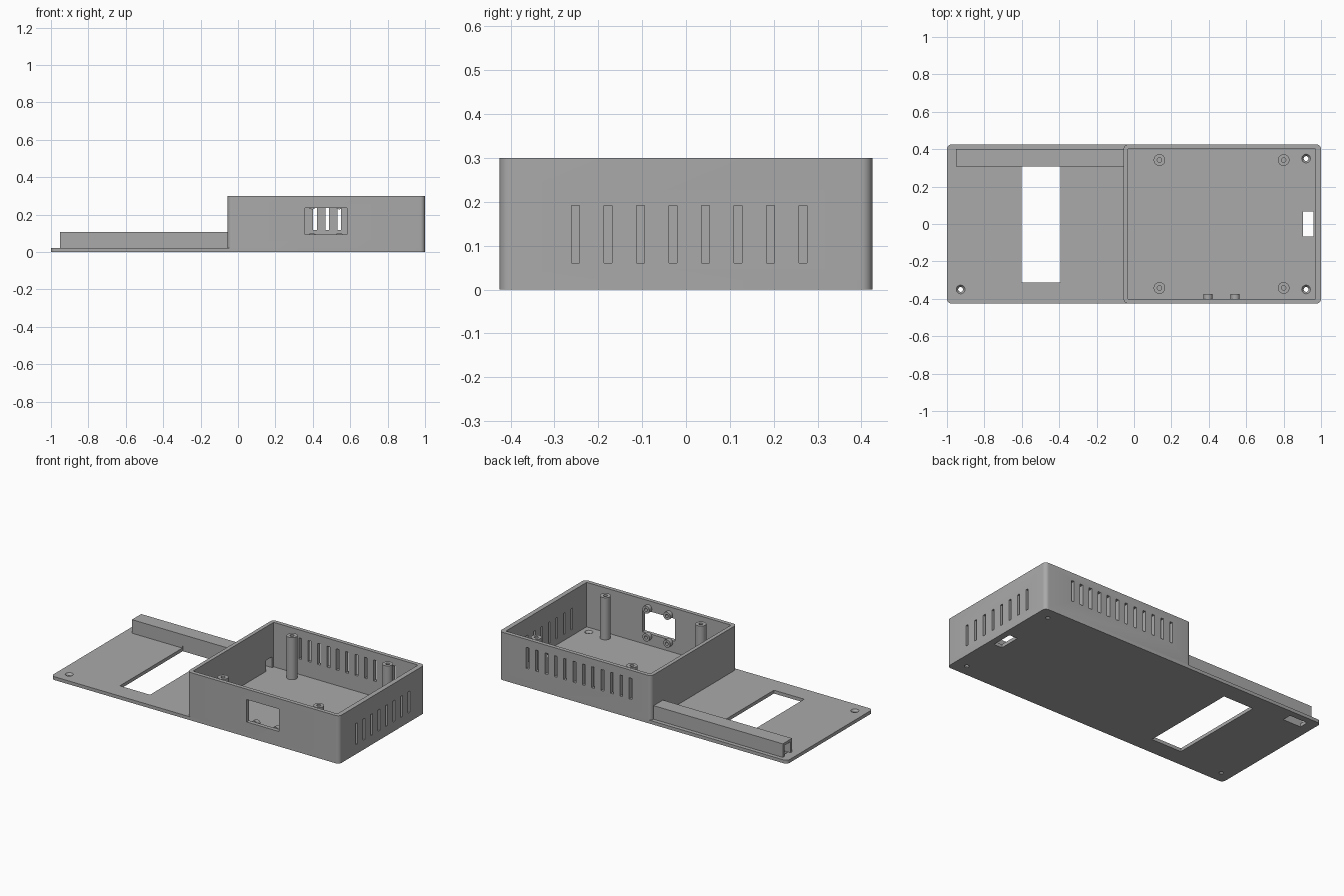
import bpy, math

old = bpy.data.objects.get("Cube")
if old:
    bpy.data.objects.remove(old, do_unlink=True)

grey = bpy.data.materials.new("plain grey")
grey.use_nodes = True
grey.diffuse_color = (0.4, 0.4, 0.4, 1)
grey.node_tree.nodes["Principled BSDF"].inputs["Base Color"].default_value = (0.4, 0.4, 0.4, 1)

FLOOR, TOP = 0.021, 0.3
HALF = 0.425                 # half depth of the enclosure
BOX_LEFT = -0.056            # outer face of the tall section


def mesh_object(name, verts, faces):
    mesh = bpy.data.meshes.new(name)
    mesh.from_pydata(verts, [], faces)
    mesh.materials.append(grey)
    obj = bpy.data.objects.new(name, mesh)
    bpy.context.collection.objects.link(obj)
    return obj


def loft(name, low, high):
    """Solid between two matching rings of points."""
    n = len(low)
    sides = [(i, (i + 1) % n, n + (i + 1) % n, n + i) for i in range(n)]
    caps = [tuple(reversed(range(n))), tuple(range(n, 2 * n))]
    return mesh_object(name, low + high, sides + caps)


def block(name, x0, x1, y0, y1, z0, z1, r=0):
    """Box whose upright edges are rounded by r."""
    steps = 6 if r else 0
    ring = []
    for k, (x, y) in enumerate([(x1 - r, y1 - r), (x0 + r, y1 - r), (x0 + r, y0 + r), (x1 - r, y0 + r)]):
        for s in range(steps + 1):
            a = math.pi / 2 * (k + (s / steps if steps else 0))
            ring.append((x + r * math.cos(a), y + r * math.sin(a)))
    return loft(name, [(x, y, z0) for x, y in ring], [(x, y, z1) for x, y in ring])


def cylinder(name, x, y, z0, z1, r0, r1=None, n=32):
    r1 = r1 or r0
    dirs = [(math.cos(2 * math.pi * i / n), math.sin(2 * math.pi * i / n)) for i in range(n)]
    return loft(name, [(x + r0 * c, y + r0 * s, z0) for c, s in dirs],
                [(x + r1 * c, y + r1 * s, z1) for c, s in dirs])


def cut(obj, cutters):
    """Subtract each cutter from the part, then discard it."""
    for c in cutters:
        c.hide_render = True
        mod = obj.modifiers.new("cut", 'BOOLEAN')
        mod.operation, mod.solver, mod.object = 'DIFFERENCE', 'EXACT', c
        bpy.context.view_layer.objects.active = obj
        bpy.ops.object.modifier_apply(modifier=mod.name)
        bpy.data.objects.remove(c, do_unlink=True)


def smooth(obj):
    bpy.ops.object.select_all(action='DESELECT')
    obj.select_set(True)
    bpy.context.view_layer.objects.active = obj
    bpy.ops.object.shade_smooth_by_angle(angle=math.radians(30))


def display_cutter():
    return block("display_cutter", -0.602, -0.392, -0.312, 0.312, -0.1, 0.035)


# Base plate with display opening, cable slots and countersunk screw holes
plate = block("base_plate", -1, 1, -HALF, HALF, 0, FLOOR, 0.025)
cut(plate, [display_cutter(),
            block("end_slot", 0.903, 0.96, -0.067, 0.067, -0.1, 0.1),
            block("channel_slot", -0.935, -0.81, 0.326, 0.384, -0.1, 0.1)])
for x, y in [(-0.927, -0.35), (0.92, -0.35), (0.92, 0.35)]:
    cut(plate, [cylinder("screw_cutter", x, y, -0.1, 0.1, 0.013),
                cylinder("countersink", x, y, 0.007, FLOOR + 0.001, 0.013, 0.024)])
smooth(plate)

# Tall open-topped walls
walls = block("enclosure_walls", BOX_LEFT, 1, -HALF, HALF, FLOOR, TOP, 0.025)
cut(walls, [block("cavity", -0.032, 0.97, -0.4, 0.4, -0.1, 0.5),
            block("connector_window", 0.358, 0.583, -0.5, -0.35, 0.094, 0.235),
            block("channel_opening", -0.1, 0, 0.323, 0.385, 0, 0.09)])

# Ventilation slits in the end wall and the back wall
cut(walls, [block("end_vent", 0.9, 1.1, y - 0.009, y + 0.009, 0.06, 0.192)
            for y in [-0.252 + 0.0741 * i for i in range(8)]])
cut(walls, [block("back_vent", x - 0.01, x + 0.01, 0.35, 0.5, 0.118, 0.25)
            for x in [0.087 + 0.065 * i for i in range(12)]])
smooth(walls)

# Cable channel along the back edge of the plate
channel = block("cable_channel", -0.952, BOX_LEFT, 0.308, 0.4, FLOOR, 0.106)
cut(channel, [block("channel_bore", -1.1, 0.1, 0.323, 0.385, 0, 0.09), display_cutter()])

# Four tall board posts with screw holes
for x in (0.136, 0.8):
    for y in (-0.342, 0.342):
        post = cylinder("board_post", x, y, FLOOR, 0.285, 0.031)
        cut(post, [cylinder("post_hole", x, y, 0.1, 0.4, 0.012)])
        smooth(post)

# Small standoffs around the connector window, turned to point inward
for x in (0.396, 0.541):
    for z in (0.078, 0.252):
        standoff = cylinder("connector_standoff", 0, 0, 0, 0.026, 0.024)
        cut(standoff, [cylinder("standoff_hole", 0, 0, 0.004, 0.1, 0.01)])
        standoff.rotation_euler.x = -math.pi / 2
        standoff.location = (x, -0.401, z)
        smooth(standoff)
